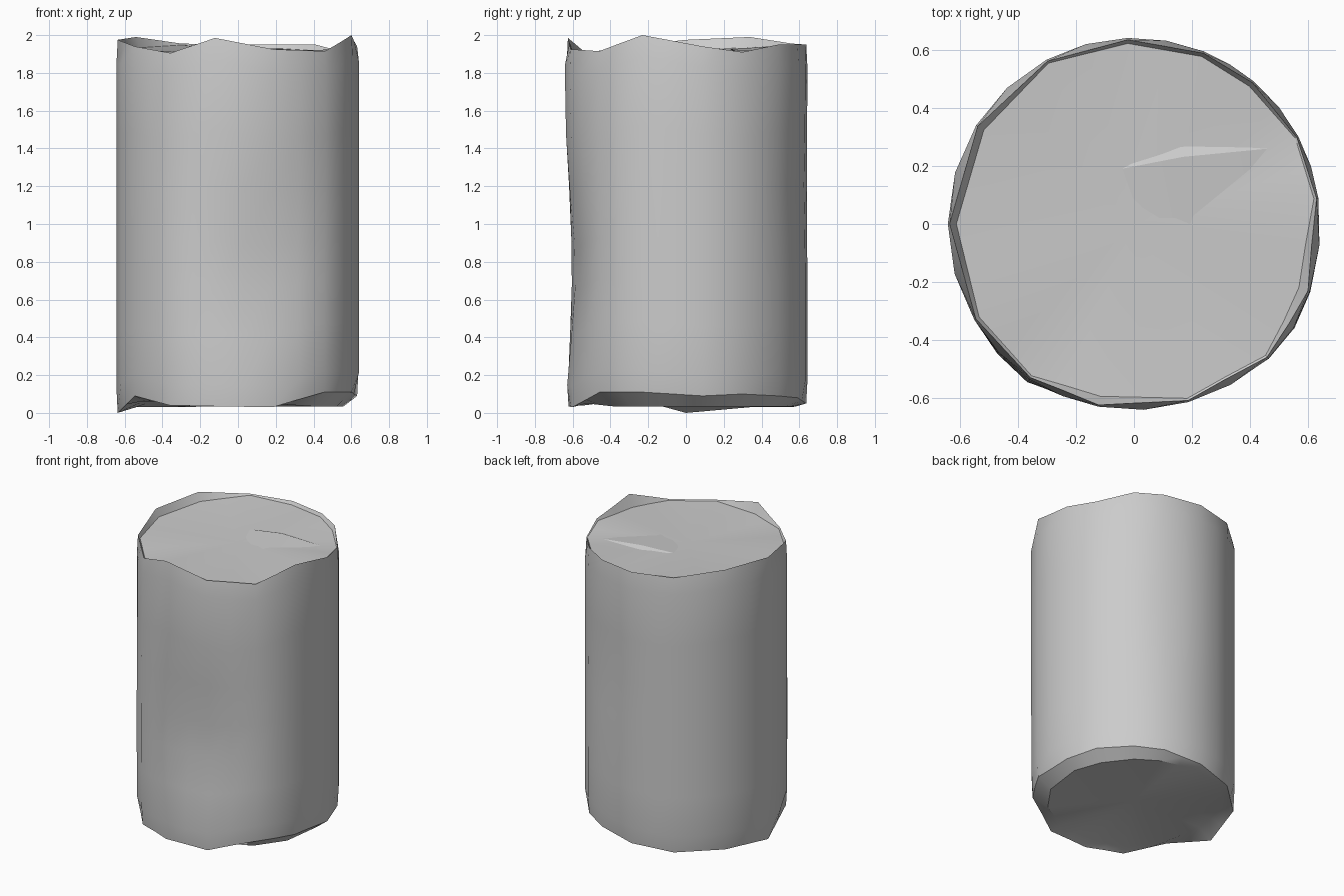
import bpy
import bmesh
from math import cos, sin, radians, exp

if "Cube" in bpy.data.objects:
    bpy.data.objects.remove(bpy.data.objects["Cube"], do_unlink=True)

# One plain grey for everything
grey = bpy.data.materials.new("plain grey")
grey.use_nodes = True
colour = (0.6, 0.6, 0.6, 1)
grey.diffuse_color = colour
grey.node_tree.nodes["Principled BSDF"].inputs["Base Color"].default_value = colour

# Rim corners: angle, top edge height, bottom edge height, top cap height,
# bottom cap radius, bottom cap height
RIM = [(8, 1.94, .09, 1.93, .565, .035), (28, 1.91, .10, 1.91, .56, .035),
       (50, 1.95, .09, 1.92, .565, .035), (68, 1.95, .08, 1.93, .57, .035),
       (92, 1.95, .05, 1.93, .585, .035), (118, 1.955, .03, 1.95, .59, .035),
       (148, 1.99, .03, 1.935, .57, .05), (180, 1.975, 0, 1.925, .54, .06),
       (211, 1.94, .09, 1.92, .57, .06), (236, 1.905, .04, 1.9, .59, .06),
       (259, 1.985, .035, 1.915, .57, .06), (287, 1.925, .03, 1.92, .55, .05),
       (315, 1.915, .11, 1.91, .55, .035), (339, 2.0, .11, 1.92, .56, .035)]
RADIUS = 0.643
CAP_TOP, CAP_BOTTOM = 1.908, 0.06

# Dents (positive) and bulges (negative) in the wall:
# angle, height, angular width, height width, depth
DENTS = [(282, .75, 25, .5, .065), (70, 1.2, 18, .3, .012),
         (322, 1.1, 20, 1.5, -.02), (233, .7, 10, .9, -.02)]


def wall_radius(angle, z):
    r = RADIUS
    for a, h, wa, wh, depth in DENTS:
        r -= depth * exp(-((angle - a) / wa) ** 2 - ((z - h) / wh) ** 2)
    return r


def point(angle, r, z):
    a = radians(angle)
    return (r * cos(a), r * sin(a), z)


def finish(bm, name, angle):
    bmesh.ops.recalc_face_normals(bm, faces=bm.faces)
    mesh = bpy.data.meshes.new(name)
    bm.to_mesh(mesh)
    bm.free()
    mesh.materials.append(grey)
    obj = bpy.data.objects.new(name, mesh)
    bpy.context.collection.objects.link(obj)
    bpy.ops.object.select_all(action="DESELECT")
    obj.select_set(True)
    bpy.context.view_layer.objects.active = obj
    bpy.ops.object.shade_smooth_by_angle(angle=radians(angle))


# Rim corners plus the middle of each straight chord between them
outline = []
for here, after in zip(RIM, RIM[1:] + RIM[:1]):
    half = ((after[0] - here[0]) % 360) / 2
    middle = [(p + q) / 2 for p, q in zip(here[1:], after[1:])]
    outline.append((*here, 1))
    outline.append((here[0] + half, *middle, cos(radians(half))))

# Drum body: bevelled bottom, round dented wall, uneven rim, recessed top
bm = bmesh.new()
rings = [[bm.verts.new(point(a, base_r * chord, base_z))
          for a, top, low, cap, base_r, base_z, chord in outline]]
for t in (0, .06, .2, .33, .45, .6, .75, .94, 1):
    ring = []
    for a, top, low, cap, base_r, base_z, chord in outline:
        z = low + (top - low) * t
        r = wall_radius(a, z)
        if t in (0, 1):
            r = (r - .006) * chord
        ring.append(bm.verts.new(point(a, r, z)))
    rings.append(ring)
rings.append([bm.verts.new(point(a, (wall_radius(a, cap) - .012 - (top - cap) * .35) * chord,
                                 cap - .002))
              for a, top, low, cap, base_r, base_z, chord in outline])
for lower, upper in zip(rings, rings[1:]):
    for i in range(len(outline)):
        j = (i + 1) % len(outline)
        bm.faces.new((lower[i], lower[j], upper[j], upper[i]))

# Caps as fans
for ring, z in ((rings[0], CAP_BOTTOM), (rings[-1], CAP_TOP)):
    centre = bm.verts.new((0, 0, z))
    for i in range(len(ring)):
        bm.faces.new((ring[i], ring[(i + 1) % len(ring)], centre))
finish(bm, "drum_body", 28)

# Small crease raised on the top
bm = bmesh.new()
crest = bm.verts.new((.17, .232, CAP_TOP + .022))
base = [bm.verts.new((x, y, CAP_TOP + .002))
        for x, y in ((-.15, .17), (.2, -.05), (.46, .26), (.16, .28))]
for i in range(4):
    bm.faces.new((base[i], base[(i + 1) % 4], crest))
finish(bm, "top_crease", 12)
